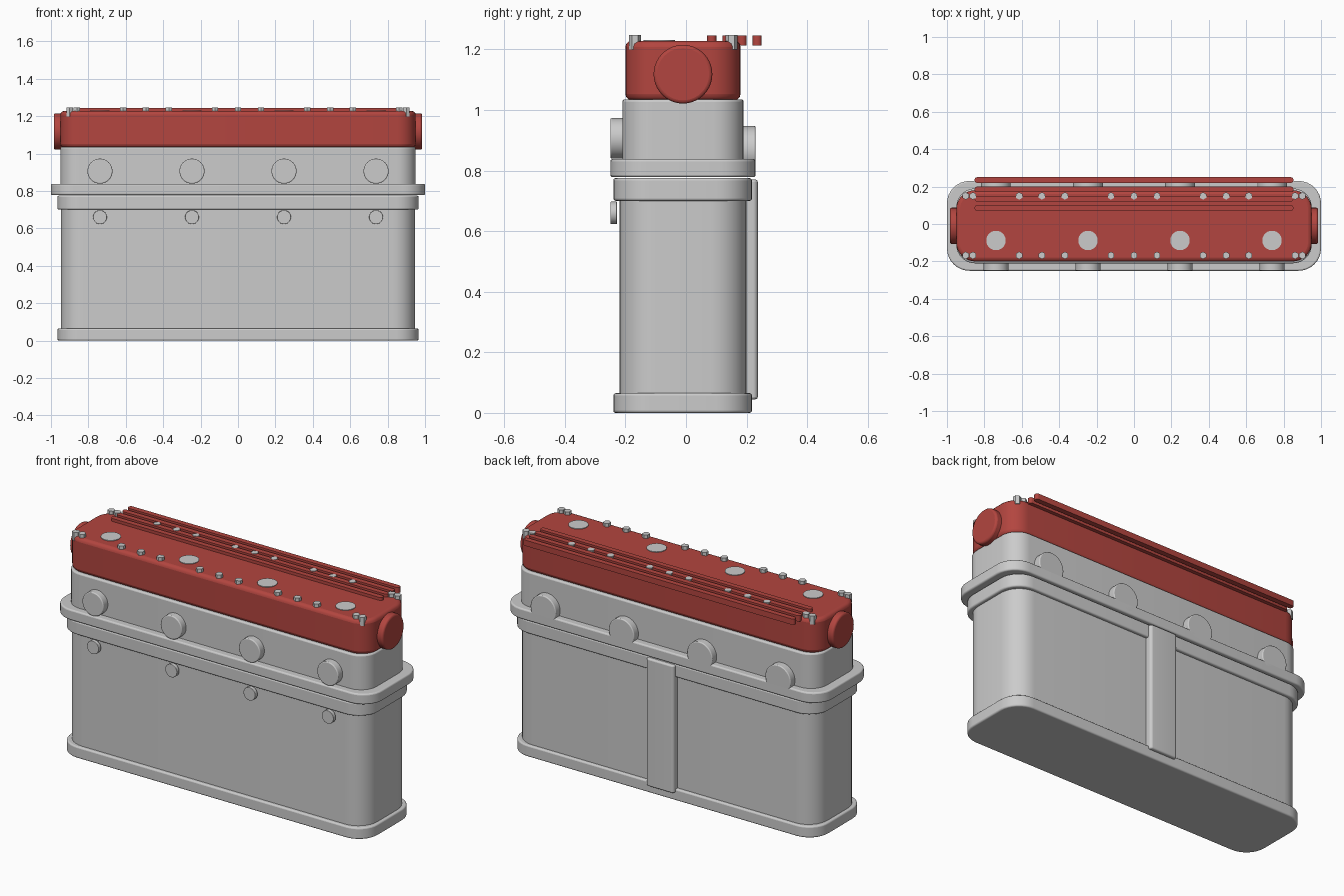
import bpy, bmesh, math
from mathutils import Matrix

if "Cube" in bpy.data.objects:
    bpy.data.objects.remove(bpy.data.objects["Cube"])

red = bpy.data.materials.new("red_paint")
red.diffuse_color = (0.45, 0.06, 0.05, 1)
red.use_nodes = True
red.node_tree.nodes["Principled BSDF"].inputs["Base Color"].default_value = red.diffuse_color


def finish(bm, name, bevel, mat, segs=3, smooth=True):
    bmesh.ops.recalc_face_normals(bm, faces=bm.faces)
    me = bpy.data.meshes.new(name)
    bm.to_mesh(me)
    bm.free()
    ob = bpy.data.objects.new(name, me)
    bpy.context.collection.objects.link(ob)
    if mat:
        me.materials.append(mat)
    if bevel:
        m = ob.modifiers.new("bevel", 'BEVEL')
        m.width, m.segments = bevel, segs
        m.limit_method, m.angle_limit = 'ANGLE', math.radians(40)
    if smooth:
        bpy.ops.object.select_all(action='DESELECT')
        ob.select_set(True)
        bpy.context.view_layer.objects.active = ob
        bpy.ops.object.shade_smooth_by_angle(angle=math.radians(35))
    return ob


def slab(name, x, y, z, r, bevel=0.008, mat=None, n=8):
    """Rounded rectangle in plan, extruded from z[0] to z[1]."""
    bm = bmesh.new()
    corners = [(x[1] - r, y[1] - r), (x[0] + r, y[1] - r),
               (x[0] + r, y[0] + r), (x[1] - r, y[0] + r)]
    vs = []
    for q, (cx, cy) in enumerate(corners):
        for i in range(n + 1):
            a = math.pi / 2 * (q + i / n)
            vs.append(bm.verts.new((cx + r * math.cos(a), cy + r * math.sin(a), z[0])))
    f = bm.faces.new(vs)
    top = bmesh.ops.extrude_face_region(bm, geom=[f])["geom"]
    bmesh.ops.translate(bm, vec=(0, 0, z[1] - z[0]),
                        verts=[v for v in top if isinstance(v, bmesh.types.BMVert)])
    return finish(bm, name, bevel, mat)


def disc(name, centre, r, depth, axis='Z', bevel=0.005, mat=None, sides=40):
    bm = bmesh.new()
    rot = {'X': Matrix.Rotation(math.pi / 2, 4, 'Y'),
           'Y': Matrix.Rotation(math.pi / 2, 4, 'X'), 'Z': Matrix()}[axis]
    bmesh.ops.create_cone(bm, cap_ends=True, segments=sides, radius1=r, radius2=r,
                          depth=depth, matrix=Matrix.Translation(centre) @ rot)
    return finish(bm, name, bevel, mat, smooth=sides > 8)


# Crankcase and its flanges
slab("base_flange", (-0.965, 0.965), (-0.24, 0.218), (0, 0.065), 0.12)
slab("engine_block", (-0.947, 0.947), (-0.22, 0.20), (0.03, 0.76), 0.12, 0)
slab("block_top_flange", (-0.966, 0.966), (-0.24, 0.218), (0.70, 0.775), 0.12)

# Cylinder head
slab("head_flange", (-1, 1), (-0.25, 0.23), (0.778, 0.838), 0.12)
slab("cylinder_head", (-0.95, 0.95), (-0.21, 0.19), (0.80, 1.035), 0.1)

# Vertical rib on the back
slab("back_rib", (-0.087, 0.087), (0.15, 0.237), (0.045, 0.77), 0.016, 0.008)

# Valve cover with end caps
slab("valve_cover", (-0.95, 0.95), (-0.20, 0.18), (1.032, 1.228), 0.1, 0.02, red)
for side, s in (("left", -1), ("right", 1)):
    disc(f"cover_end_cap_{side}", (s * 0.958, -0.01, 1.118), 0.097, 0.054, 'X', 0.011, red)

# Ports, plugs and cover discs, one of each per cylinder
for i, x in enumerate((-0.738, -0.246, 0.246, 0.738), 1):
    disc(f"intake_port_{i}", (x, -0.22, 0.906), 0.067, 0.06, 'Y')
    disc(f"exhaust_port_{i}", (x, 0.20, 0.867), 0.08, 0.06, 'Y')
    disc(f"side_plug_{i}", (x, -0.239, 0.66), 0.037, 0.022, 'Y', 0.002)
    disc(f"plug_cap_{i}", (x, -0.088, 1.22), 0.052, 0.023, 'Z', 0)

# Long ribs on the cover
for i, y in enumerate((0.085, 0.135, 0.185, 0.235), 1):
    slab(f"cover_rib_{i}", (-0.852, 0.852), (y - 0.015, y + 0.015), (1.212, 1.245),
         0.013, 0, red, 4)

# Hexagonal cover bolts in two rows
bolt_x = [0.0, 0.123, 0.369, 0.492, 0.614, 0.861, 0.9]
bolt_x += [-x for x in bolt_x[1:]]
for row, y in (("front", -0.168), ("back", 0.15)):
    for i, x in enumerate(sorted(bolt_x), 1):
        disc(f"{row}_bolt_{i}", (x, y, 1.223), 0.02, 0.048, 'Z', 0, None, 6)
